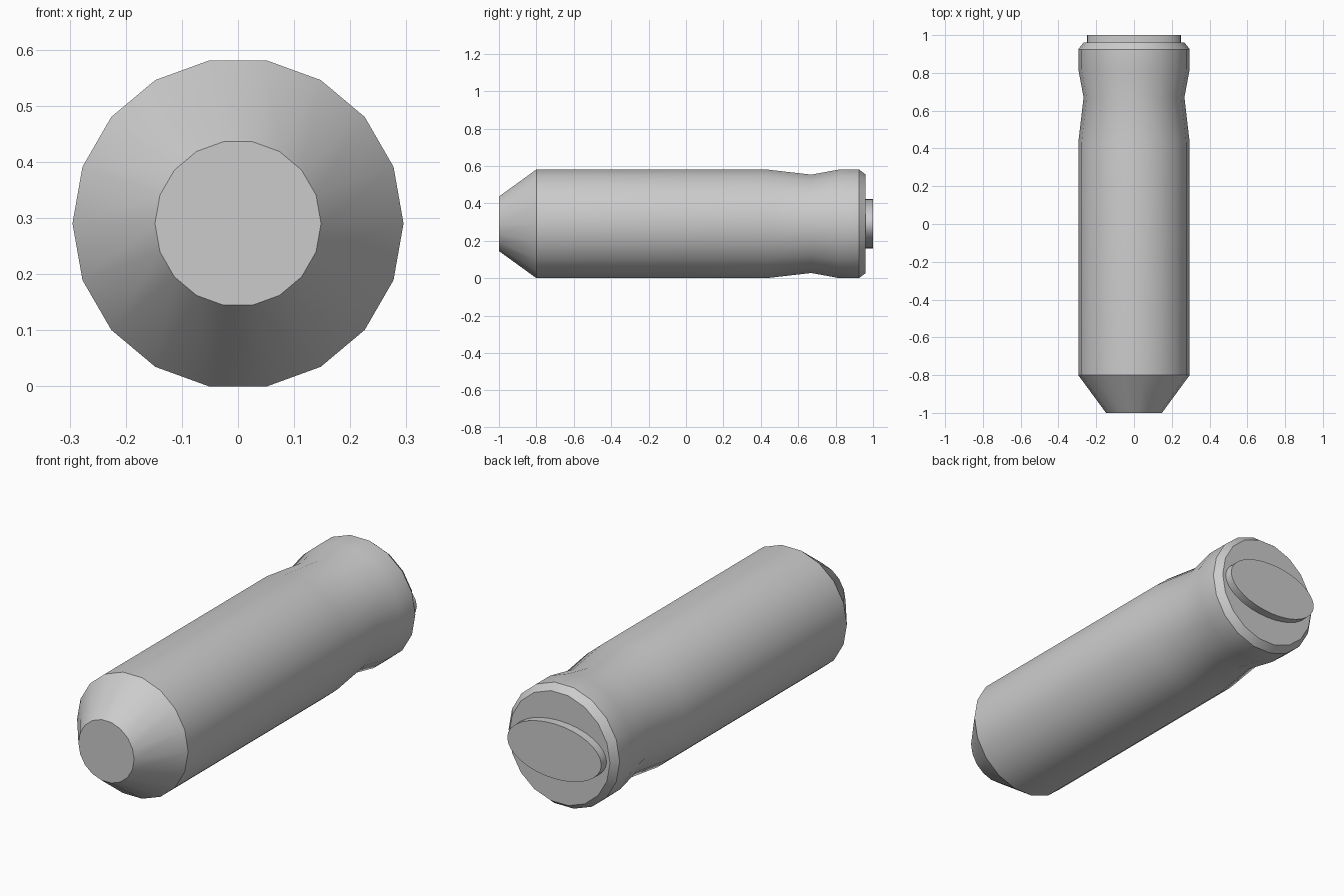
import bpy, bmesh
from math import cos, sin, pi, radians

if "Cube" in bpy.data.objects:
    bpy.data.objects.remove(bpy.data.objects["Cube"])

CZ = 0.2905


def loft(name, sections, sides):
    """Join elliptical rings (y, half_width, half_height) along y and cap both ends."""
    bm = bmesh.new()
    rings = []
    for y, rx, rz in sections:
        rings.append([bm.verts.new((rx * cos(2 * pi * i / sides), y,
                                    CZ + rz * sin(2 * pi * i / sides)))
                      for i in range(sides)])
    for a, b in zip(rings, rings[1:]):
        for i in range(sides):
            j = (i + 1) % sides
            bm.faces.new((a[i], a[j], b[j], b[i]))
    bm.faces.new(rings[0])
    bm.faces.new(rings[-1])
    bmesh.ops.recalc_face_normals(bm, faces=bm.faces)
    mesh = bpy.data.meshes.new(name)
    bm.to_mesh(mesh)
    bm.free()
    obj = bpy.data.objects.new(name, mesh)
    bpy.context.collection.objects.link(obj)
    bpy.ops.object.select_all(action='DESELECT')
    obj.select_set(True)
    bpy.context.view_layer.objects.active = obj
    bpy.ops.object.shade_smooth_by_angle(angle=radians(30))
    return obj


# Turned body: tapered nose, straight barrel, waist and chamfered back
profile = [(-1, 0.148), (-0.8, 0.295), (0.43, 0.295), (0.67, 0.267),
           (0.82, 0.295), (0.925, 0.295), (0.96, 0.268)]
loft("body", [(y, r, r) for y, r in profile], 18)

# Raised oval plate on the back
loft("end_plate", [(0.95, 0.25, 0.132), (1.0, 0.25, 0.132)], 32)
